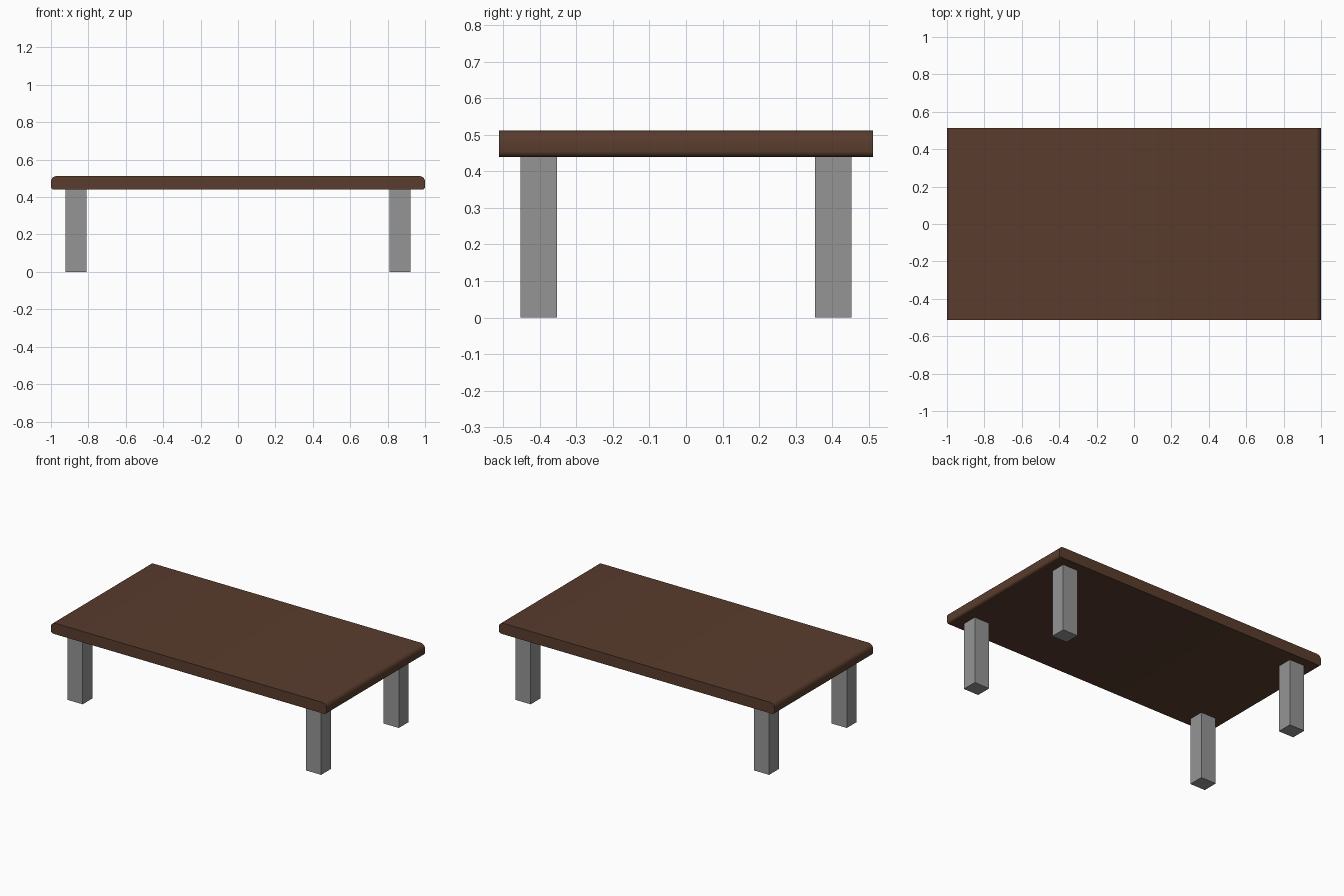
import bpy, bmesh, math

if "Cube" in bpy.data.objects:
    bpy.data.objects.remove(bpy.data.objects["Cube"])


def material(name, color):
    m = bpy.data.materials.new(name)
    m.diffuse_color = (*color, 1)
    m.use_nodes = True
    m.node_tree.nodes["Principled BSDF"].inputs["Base Color"].default_value = m.diffuse_color
    return m


def finish(name, bm, mat):
    bmesh.ops.recalc_face_normals(bm, faces=bm.faces)
    me = bpy.data.meshes.new(name)
    bm.to_mesh(me)
    bm.free()
    me.materials.append(mat)
    ob = bpy.data.objects.new(name, me)
    bpy.context.collection.objects.link(ob)
    return ob


wood = material("dark wood", (0.1, 0.045, 0.026))
metal = material("grey metal", (0.3, 0.3, 0.3))

# Tabletop: end profile with rounded corners, extruded along y
Z0, Z1, HALF_Y = 0.44, 0.512, 0.512
profile = []
for sx, z, r, start in ((1, Z0, 0.015, -90), (1, Z1, 0.03, 0),
                        (-1, Z1, 0.03, 90), (-1, Z0, 0.015, 180)):
    cz = z + r if z == Z0 else z - r
    for i in range(6):
        a = math.radians(start + 18 * i)
        profile.append((sx * (1 - r) + r * math.cos(a), cz + r * math.sin(a)))
bm = bmesh.new()
face = bm.faces.new([bm.verts.new((x, -HALF_Y, z)) for x, z in profile])
ext = bmesh.ops.extrude_face_region(bm, geom=[face])
bmesh.ops.translate(bm, vec=(0, 2 * HALF_Y, 0),
                    verts=[v for v in ext["geom"] if isinstance(v, bmesh.types.BMVert)])
top = finish("tabletop", bm, wood)
bpy.context.view_layer.objects.active = top
top.select_set(True)
bpy.ops.object.shade_smooth_by_angle(angle=math.radians(30))

# Four square legs
for sx, side in ((-1, "left"), (1, "right")):
    for sy, end in ((-1, "front"), (1, "back")):
        bm = bmesh.new()
        bmesh.ops.create_cube(bm, size=1)
        bmesh.ops.scale(bm, vec=(0.11, 0.1, Z0 + 0.002), verts=bm.verts)
        bmesh.ops.translate(bm, vec=(sx * 0.866, sy * 0.403, (Z0 + 0.002) / 2), verts=bm.verts)
        finish(f"{end}_{side}_leg", bm, metal)
